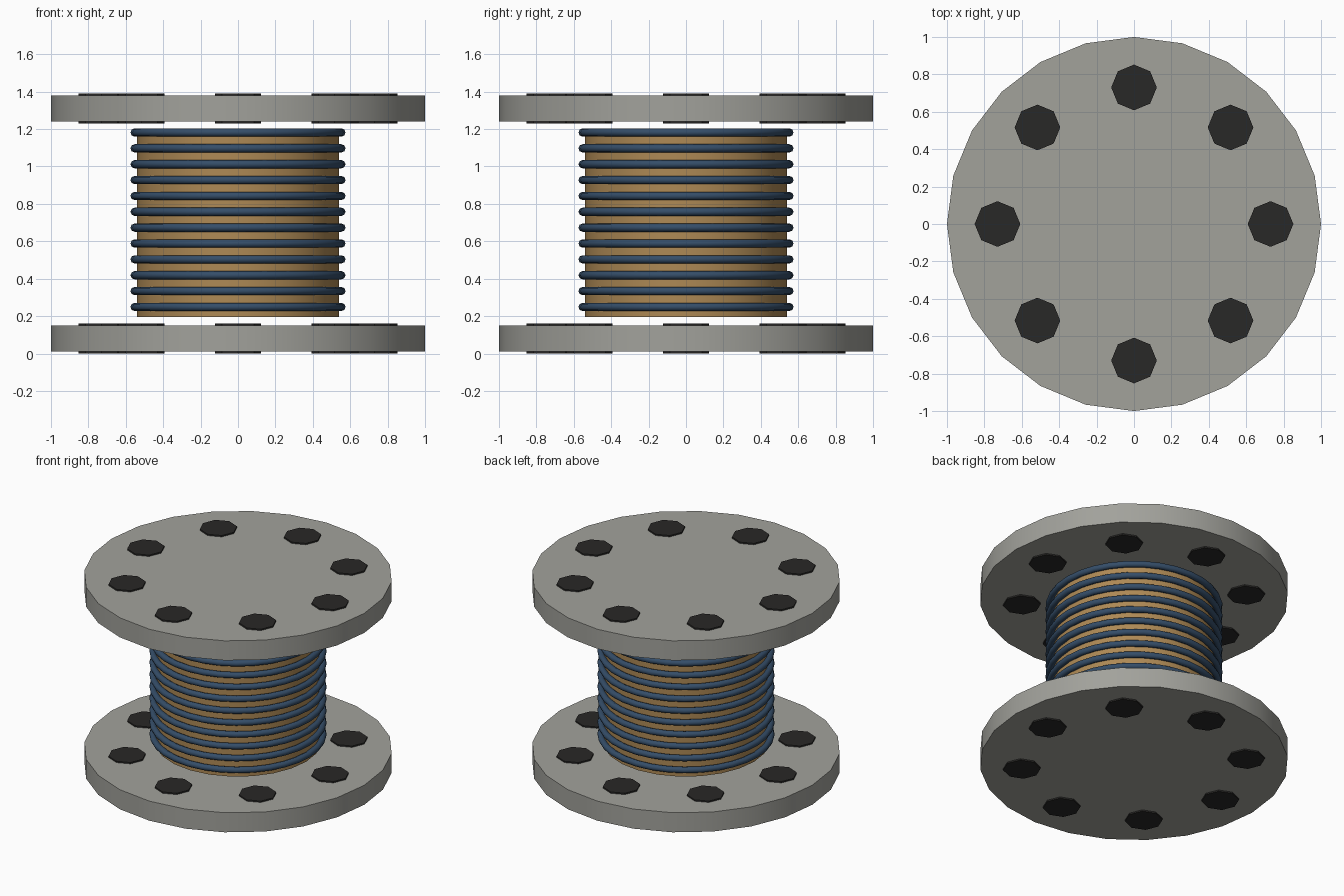
import bpy
from math import cos, sin, pi, radians

if "Cube" in bpy.data.objects:
    bpy.data.objects.remove(bpy.data.objects["Cube"])


def material(name, rgb):
    m = bpy.data.materials.new(name)
    m.diffuse_color = (*rgb, 1)
    m.use_nodes = True
    m.node_tree.nodes["Principled BSDF"].inputs["Base Color"].default_value = m.diffuse_color
    return m


wood = material("tan_drum", (0.42, 0.25, 0.09))
cable = material("blue_cable", (0.035, 0.075, 0.14))
dark = material("dark_bolt", (0.022, 0.021, 0.02))
grey = material("grey_flange", (0.36, 0.36, 0.33))


def finish(name, mat):
    ob = bpy.context.object
    ob.name = name
    ob.data.materials.append(mat)
    return ob


def cylinder(name, sides, r, z0, z1, mat, x=0, y=0):
    bpy.ops.mesh.primitive_cylinder_add(vertices=sides, radius=r, depth=z1 - z0,
                                        location=(x, y, (z0 + z1) / 2))
    return finish(name, mat)


# Two end flanges, each with eight octagonal bolts passing through
for label, z in (("lower", 0.0), ("upper", 1.23)):
    cylinder(f"{label}_flange", 24, 1.0, z + 0.01, z + 0.15, grey)
    bpy.ops.object.shade_smooth_by_angle(angle=radians(30))
    for i in range(8):
        a = i * pi / 4
        cylinder(f"{label}_bolt_{i + 1}", 8, 0.122, z, z + 0.16, dark,
                 0.73 * cos(a), 0.73 * sin(a))

# Central drum, standing clear of both flanges
cylinder("drum", 24, 0.54, 0.195, 1.195, wood)
bpy.ops.object.shade_smooth_by_angle(angle=radians(30))

# Twelve cable turns around the drum
for i in range(12):
    bpy.ops.mesh.primitive_torus_add(major_segments=32, minor_segments=8,
                                     major_radius=0.553, minor_radius=0.022,
                                     location=(0, 0, 0.249 + i * 0.0848))
    finish(f"cable_turn_{i + 1}", cable)
    bpy.ops.object.shade_smooth_by_angle(angle=radians(60))
